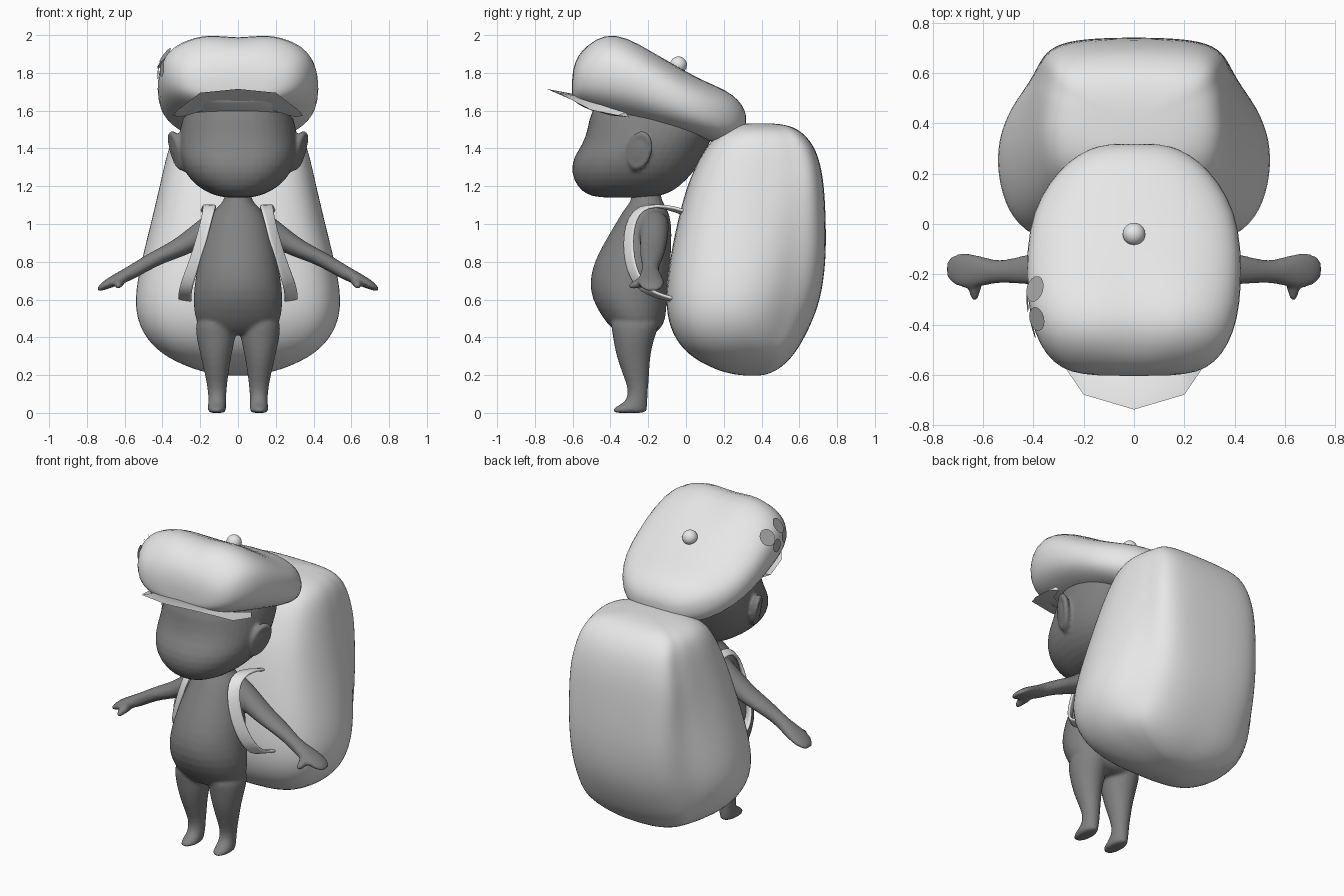
import bpy, bmesh, math
from mathutils import Vector, Matrix
from mathutils.bvhtree import BVHTree

if "Cube" in bpy.data.objects:
    bpy.data.objects.remove(bpy.data.objects["Cube"])


def material(name, v):
    m = bpy.data.materials.new(name)
    m.diffuse_color = (v, v, v, 1)
    m.use_nodes = True
    m.node_tree.nodes["Principled BSDF"].inputs["Base Color"].default_value = m.diffuse_color
    return m


LIGHT = material("light grey", 0.8)
DARK = material("dark grey", 0.22)
SPOT = material("mid grey", 0.42)


def make(name, verts, faces, mat, subsurf=0):
    mesh = bpy.data.meshes.new(name)
    mesh.from_pydata([tuple(v) for v in verts], [], faces)
    bm = bmesh.new()
    bm.from_mesh(mesh)
    bmesh.ops.recalc_face_normals(bm, faces=bm.faces)
    bm.to_mesh(mesh)
    bm.free()
    mesh.materials.append(mat)
    mesh.polygons.foreach_set("use_smooth", [True] * len(mesh.polygons))
    ob = bpy.data.objects.new(name, mesh)
    bpy.context.collection.objects.link(ob)
    if subsurf:
        ob.modifiers.new("smooth", 'SUBSURF').levels = subsurf
        ob.modifiers["smooth"].render_levels = subsurf
    return ob


def loft(name, rings, mat, subsurf=1):
    n = len(rings[0])
    verts = [v for r in rings for v in r]
    faces = [(i * n + j, i * n + (j + 1) % n, (i + 1) * n + (j + 1) % n, (i + 1) * n + j)
             for i in range(len(rings) - 1) for j in range(n)]
    # close both ends with a fan
    for base, ring in ((0, rings[0]), ((len(rings) - 1) * n, rings[-1])):
        verts.append(sum((Vector(v) for v in ring), Vector()) / n)
        faces += [(base + j, base + (j + 1) % n, len(verts) - 1) for j in range(n)]
    return make(name, verts, faces, mat, subsurf)


def ring(c, u, v, p=2.0, n=24):
    """Superellipse around c with half axes u and v."""
    c, u, v = Vector(c), Vector(u), Vector(v)
    out = []
    for k in range(n):
        a = 2 * math.pi * k / n
        ca, sa = math.cos(a), math.sin(a)
        out.append(c + u * math.copysign(abs(ca) ** (2 / p), ca)
                   + v * math.copysign(abs(sa) ** (2 / p), sa))
    return out


def level(z, w, yf, yb, p=2.0, x=0):
    return ring((x, (yf + yb) / 2, z), (w, 0, 0), (0, (yb - yf) / 2, 0), p)


def fuse(parts, name, voxel, soften):
    """Join overlapping parts into one smooth skin."""
    bpy.ops.object.select_all(action='DESELECT')
    for o in parts:
        o.select_set(True)
    bpy.context.view_layer.objects.active = parts[0]
    bpy.ops.object.convert(target='MESH')
    bpy.ops.object.join()
    ob = bpy.context.view_layer.objects.active
    ob.name = name
    m = ob.modifiers.new("skin", 'REMESH')
    m.mode, m.voxel_size, m.use_smooth_shade = 'VOXEL', voxel, True
    s = ob.modifiers.new("soften", 'SMOOTH')
    s.factor, s.iterations = 0.5, soften
    return ob


# Torso
torso = [(.415, .1, -.34, -.18), (.43, .165, -.375, -.15), (.46, .208, -.405, -.125), (.5, .23, -.44, -.105),
         (.6, .241, -.5, -.1), (.7, .229, -.513, -.09), (.8, .212, -.488, -.08),
         (.9, .19, -.435, -.075), (1.0, .165, -.375, -.075), (1.06, .14, -.34, -.09),
         (1.1, .1, -.31, -.11), (1.125, .07, -.29, -.13), (1.2, .068, -.285, -.135)]
parts = [loft("torso", [level(*r) for r in torso], DARK)]

# Legs with feet, arms, thumbs
leg = [(.5, .117, .106, -.27, .135), (.44, .117, .108, -.272, .122), (.38, .117, .1, -.278, .106),
       (.3, .117, .081, -.28, .09), (.2, .113, .062, -.264, .07), (.12, .11, .049, -.252, .05),
       (.055, .11, .047, -.26, .057), (.03, .112, .049, -.295, .09), (.008, .112, .049, -.3, .092),
       (0, .112, .044, -.3, .087)]
arm = [(.07, 1.02, .075, .08, -.17), (.13, .985, .078, .08, -.17), (.2, .942, .068, .077, -.17),
       (.28, .892, .056, .071, -.173), (.35, .856, .047, .067, -.177), (.42, .826, .042, .062, -.18),
       (.5, .783, .039, .046, -.188), (.56, .745, .039, .046, -.19), (.62, .716, .034, .066, -.187),
       (.68, .688, .028, .073, -.185), (.72, .666, .02, .06, -.18), (.744, .65, .009, .036, -.18)]
thumb = [(.63, -.19, .7, .034), (.632, -.25, .688, .028), (.634, -.285, .676, .02), (.632, -.306, .67, .01)]
for s in (1, -1):
    parts.append(loft("leg", [level(z, rx, cy - ry, cy + ry, 2, s * x) for z, x, rx, cy, ry in leg], DARK))
    parts.append(loft("arm", [ring((s * x, y, z), (s * .5 * t, 0, .86 * t), (0, w, 0))
                              for x, z, t, w, y in arm], DARK))
    parts.append(loft("thumb", [ring((s * x, y, z), (r, 0, 0), (0, 0, r)) for x, y, z, r in thumb], DARK))
fuse(parts, "body", .01, 8)

# Head with ears
head = [(1.14, .07, -.46, -.2), (1.155, .14, -.53, -.1), (1.2, .222, -.58, -.03),
        (1.27, .283, -.61, .04), (1.35, .312, -.602, .09), (1.42, .318, -.55, .12),
        (1.5, .313, -.522, .17), (1.6, .285, -.51, .18), (1.7, .2, -.42, .05)]
parts = [loft("head", [level(*r, 2.3) for r in head], DARK)]
for s in (1, -1):
    turn = (Matrix.Rotation(-s * .35, 3, 'Z') @ Matrix.Rotation(s * .18, 3, 'Y')
            @ Matrix.Rotation(-.35, 3, 'X'))
    bpy.ops.mesh.primitive_uv_sphere_add(segments=24, ring_count=16, location=(s * .316, -.25, 1.385),
                                         rotation=turn.to_euler())
    ear = bpy.context.object
    ear.scale = (.028, .068, .112)
    bpy.ops.mesh.primitive_torus_add(major_radius=.058, minor_radius=.014, location=(s * .33, -.246, 1.39),
                                     rotation=(turn @ Matrix.Rotation(math.pi / 2, 3, 'Y')).to_euler())
    rim = bpy.context.object
    rim.scale = (1.5, .95, 1)
    for o in (ear, rim):
        o.data.materials.append(DARK)
        parts.append(o)
fuse(parts, "head", .01, 4)

# Puffy cap, lofted from front to back with a dent along the top
cap_rows = [(-.603, .15, 1.67, 1.78), (-.59, .255, 1.645, 1.86), (-.55, .325, 1.62, 1.925), (-.48, .378, 1.59, 1.995),
            (-.38, .415, 1.56, 2.025), (-.25, .43, 1.53, 1.97), (-.1, .43, 1.49, 1.868),
            (.05, .405, 1.455, 1.778), (.17, .338, 1.425, 1.728), (.25, .262, 1.43, 1.685),
            (.3, .18, 1.46, 1.63), (.318, .1, 1.51, 1.58)]
rings = []
for y, w, lo, hi in cap_rows:
    r = ring((0, y, (lo + hi) / 2), (w, 0, 0), (0, 0, (hi - lo) / 2), 2.45)
    for v in r:
        if v.z > (lo + hi) / 2 and -.55 < y < -.2:
            v.z -= .03 * math.exp(-(v.x / .08) ** 2)
    rings.append(r)
cap = loft("cap", rings, LIGHT, 1)

# Cap brim: a wedge that wraps the front of the cap
tip = [(0, -.737, 1.715), (.2, -.678, 1.695), (.318, -.505, 1.605), (.345, -.36, 1.575)]
top = [(0, -.56, 1.682), (.17, -.54, 1.672), (.28, -.45, 1.63), (.32, -.32, 1.59)]
low = [(0, -.5, 1.612), (.17, -.47, 1.605), (.27, -.4, 1.575), (.31, -.3, 1.565)]
half = list(zip(tip, top, low))
rows = [[(-x, y, z) for x, y, z in c] for c in half[:0:-1]] + half
brim = loft("cap_brim", rows, LIGHT, 0)
bpy.ops.object.select_all(action='DESELECT')
bpy.context.view_layer.objects.active = brim
brim.select_set(True)
bpy.ops.object.shade_smooth_by_angle(angle=math.radians(50))

# Cap button
bpy.ops.mesh.primitive_uv_sphere_add(segments=24, ring_count=16, radius=.045, location=(0, -.04, 1.842))
button = bpy.context.object
button.name = "cap_button"
button.data.materials.append(LIGHT)
bpy.ops.object.shade_smooth()

# Paw-like spots laid on the side of the cap
tree = BVHTree.FromObject(cap, bpy.context.evaluated_depsgraph_get())
for y, z, r in ((-.25, 1.885, .052), (-.385, 1.92, .048), (-.31, 1.8, .04), (-.42, 1.82, .04)):
    p, nrm, _, _ = tree.find_nearest(Vector((-.42, y, z)))
    q = nrm.to_track_quat('Z', 'Y')
    pts = [p + nrm * .008 + q @ Vector((r * math.cos(a * math.pi / 8), r * math.sin(a * math.pi / 8), 0))
           for a in range(16)]
    make("cap_spot", pts, [tuple(range(16))], SPOT)

# Backpack: round sides and base, with a boxy raised panel at the upper back
pack = [(.198, .06, .3, .4), (.21, .165, .21, .455), (.255, .3, .095, .525), (.33, .435, -.02, .59),
        (.45, .525, -.092, .655), (.6, .552, -.115, .715), (.8, .513, -.092, .742), (1.0, .462, -.052, .742),
        (1.2, .415, 0, .733), (1.32, .388, .055, .712), (1.41, .365, .105, .68), (1.48, .33, .17, .625),
        (1.522, .25, .25, .555), (1.533, .1, .31, .46)]
rings = []
for z, w, yf, yb in pack:
    d = yb - yf
    k = max(0, min(1, (z - .25) / .5))
    b = min(.36, w * .86)
    half = [(b * .45, yb - .004 * d), (b * .82, yb - (.06 - .035 * k) * d), (b * 1.02, yb - (.14 - .05 * k) * d),
            (b * .68 + w * .32, yb - .2 * d), (b * .3 + w * .7, yb - .3 * d), (w * .985, yb - .43 * d),
            (w * 1.01, yf + .42 * d), (w * .96, yf + .24 * d), (w * .82, yf + .09 * d),
            (w * .5, yf + .015 * d)]
    rings.append([(0, yb, z)] + [(x, y, z) for x, y in half] + [(0, yf, z)]
                 + [(-x, y, z) for x, y in half[::-1]])
loft("backpack", rings, LIGHT, 2)

# Shoulder straps
path = [(.17, .02, 1.05), (.155, -.06, 1.08), (.15, -.16, 1.1), (.152, -.24, 1.085), (.165, -.285, 1.03),
        (.185, -.303, .95), (.21, -.305, .86), (.24, -.29, .77), (.268, -.255, .69), (.28, -.2, .64),
        (.28, -.12, .612), (.28, -.02, .59)]
pts = [Vector(p) for p in path]
for s in (1, -1):
    rings = []
    for i, p in enumerate(pts):
        t = (pts[min(i + 1, len(pts) - 1)] - pts[max(i - 1, 0)]).normalized()
        side = Vector((.75, .66, 0))
        side = (side - t * side.dot(t)).normalized()
        nrm = t.cross(side) * .01
        r = ring(p, side * .037, nrm, 4, 12)
        rings.append([(s * v.x, v.y, v.z) for v in r])
    loft("shoulder_strap", rings, LIGHT, 1)
